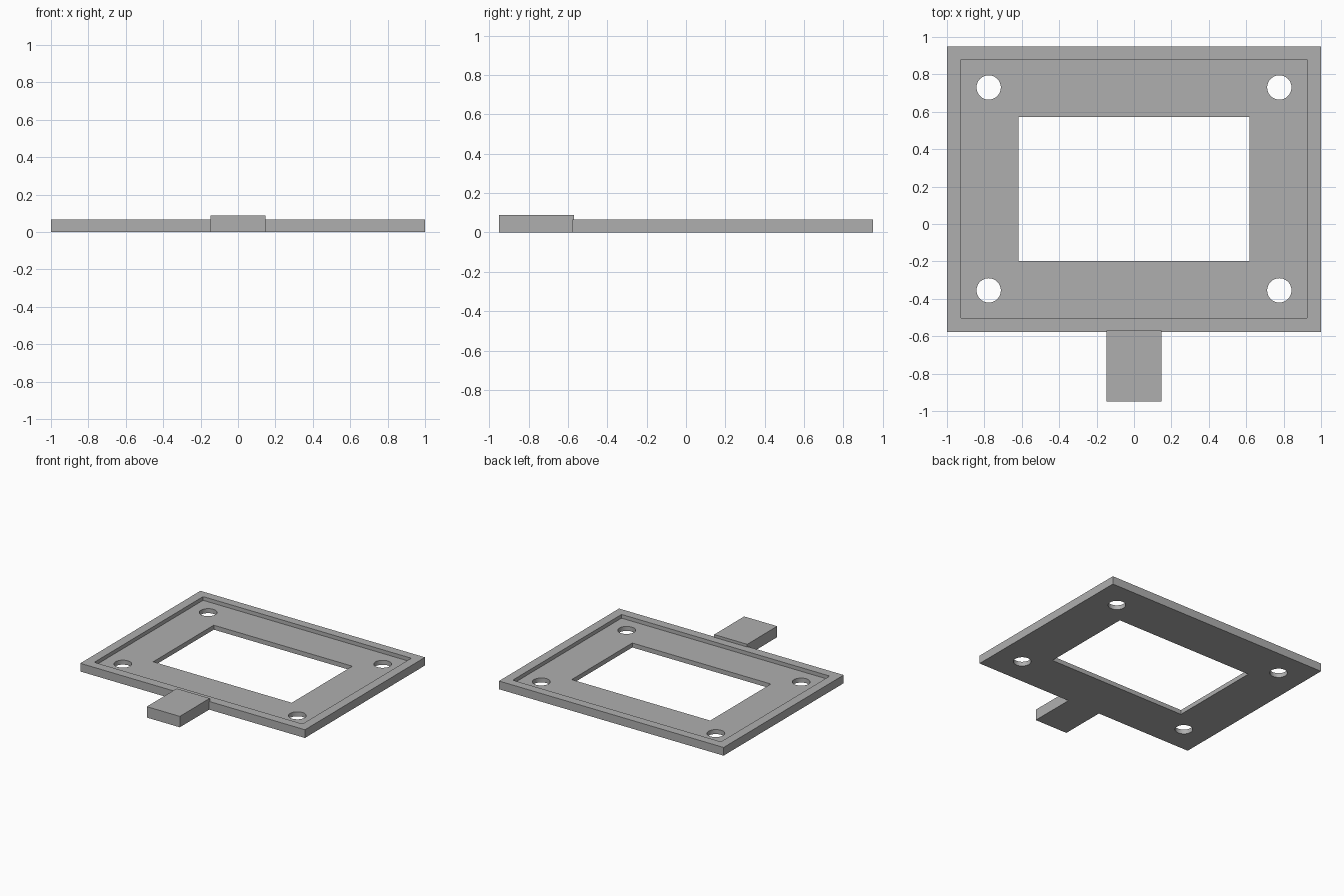
import bpy
import bmesh

cube = bpy.data.objects.get("Cube")
if cube:
    bpy.data.objects.remove(cube, do_unlink=True)

# Single plain grey
grey = bpy.data.materials.new("plain grey")
grey.use_nodes = True
colour = (0.43, 0.43, 0.43, 1)
grey.diffuse_color = colour
grey.node_tree.nodes["Principled BSDF"].inputs["Base Color"].default_value = colour


def add_object(name, bm):
    mesh = bpy.data.meshes.new(name)
    bm.to_mesh(mesh)
    bm.free()
    mesh.materials.append(grey)
    obj = bpy.data.objects.new(name, mesh)
    bpy.context.collection.objects.link(obj)
    return obj


def box(name, x, y, z, corner=0):
    """Box from (min, max) ranges, with optionally rounded upright edges."""
    bm = bmesh.new()
    bmesh.ops.create_cube(bm, size=1)
    for v in bm.verts:
        v.co = [r[1] if c > 0 else r[0] for c, r in zip(v.co, (x, y, z))]
    if corner:
        upright = [e for e in bm.edges
                   if abs(e.verts[0].co.z - e.verts[1].co.z) > 0.001]
        bmesh.ops.bevel(bm, geom=upright, offset=corner, segments=3,
                        profile=0.5, affect='EDGES')
    return add_object(name, bm)


def cylinder(name, x, y, radius):
    bm = bmesh.new()
    bmesh.ops.create_cone(bm, cap_ends=True, segments=48, radius1=radius,
                          radius2=radius, depth=0.4)
    bmesh.ops.translate(bm, verts=bm.verts, vec=(x, y, 0))
    return add_object(name, bm)


def cut(target, cutter):
    cutter.hide_render = True
    mod = target.modifiers.new("cut", 'BOOLEAN')
    mod.operation = 'DIFFERENCE'
    mod.solver = 'EXACT'
    mod.object = cutter
    bpy.context.view_layer.objects.active = target
    bpy.ops.object.modifier_apply(modifier=mod.name)
    bpy.data.objects.remove(cutter, do_unlink=True)


# Frame plate with a shallow tray, a window and four screw holes
plate = box("frame_plate", (-1, 1), (-0.577, 0.95), (0, 0.066))
cut(plate, box("tray_cutter", (-0.927, 0.927), (-0.504, 0.88), (0.036, 0.2), 0.008))
cut(plate, box("window_cutter", (-0.617, 0.617), (-0.198, 0.573), (-0.2, 0.2)))
for x in (-0.777, 0.777):
    for y in (-0.355, 0.73):
        cut(plate, cylinder("hole_cutter", x, y, 0.065))

# Raised tab on the front edge
box("front_tab", (-0.147, 0.147), (-0.95, -0.569), (0, 0.088))

# Smooth hole walls, crisp edges
bpy.ops.object.select_all(action='DESELECT')
plate.select_set(True)
bpy.context.view_layer.objects.active = plate
bpy.ops.object.shade_smooth_by_angle()
